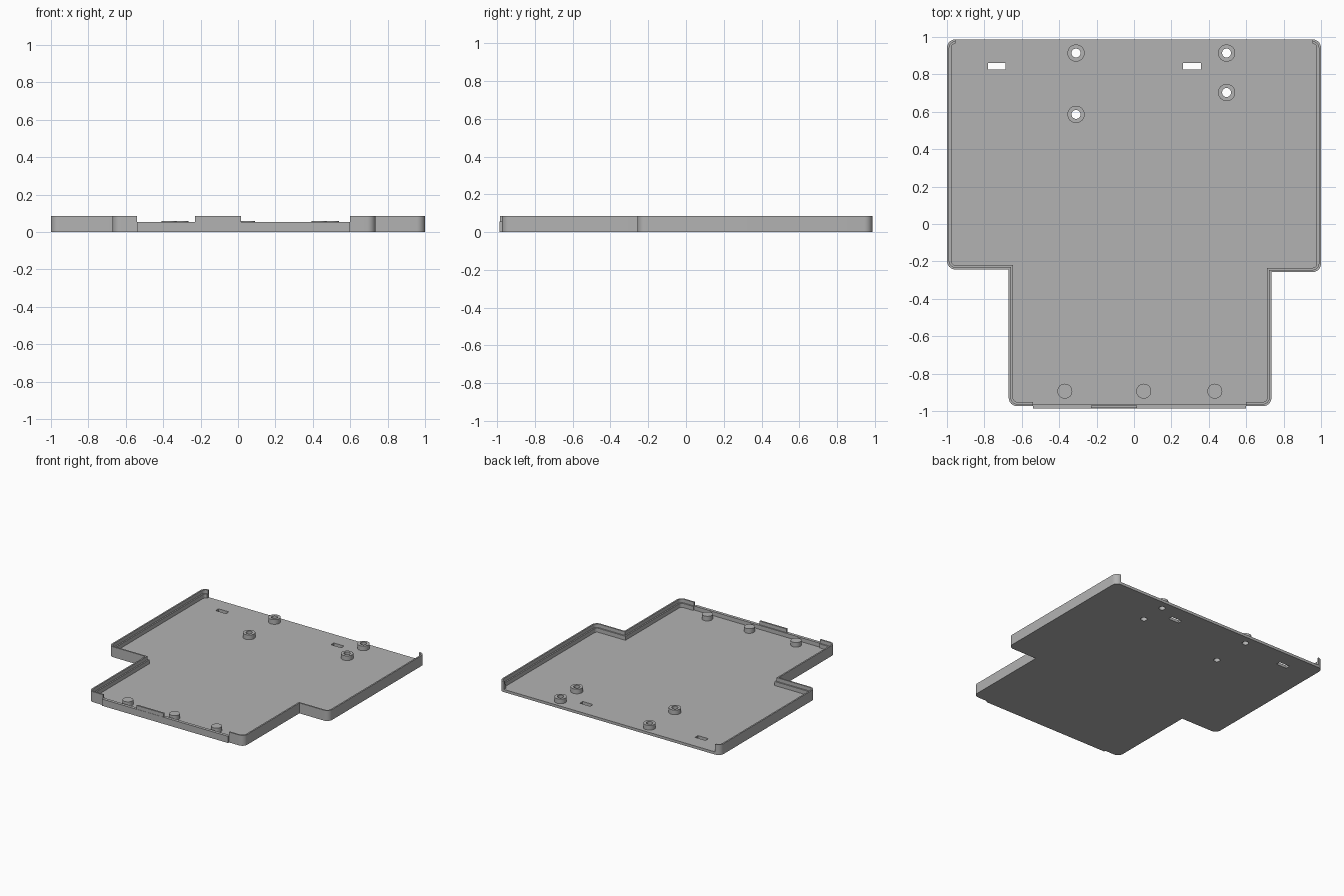
import bpy, bmesh
from math import cos, sin, pi, radians, atan2

cube = bpy.data.objects.get("Cube")
if cube:
    bpy.data.objects.remove(cube, do_unlink=True)

grey = bpy.data.materials.new("plain grey")
grey.use_nodes = True
grey.diffuse_color = (0.45, 0.45, 0.45, 1)
grey.node_tree.nodes["Principled BSDF"].inputs["Base Color"].default_value = grey.diffuse_color

FLOOR, LEDGE, TOP = 0.022, 0.055, 0.085
BACK, FRONT = 0.987, -0.974
RADIUS = 0.045


def loft(name, loops, wrap=False):
    """Skin closed loops of points; cap the ends unless they wrap round."""
    bm = bmesh.new()
    rings = [[bm.verts.new(p) for p in loop] for loop in loops]
    pairs = list(zip(rings, rings[1:]))
    if wrap:
        pairs.append((rings[-1], rings[0]))
    else:
        bm.faces.new(rings[0])
        bm.faces.new(rings[-1])
    for a, b in pairs:
        for i in range(len(a)):
            j = (i + 1) % len(a)
            bm.faces.new((a[i], a[j], b[j], b[i]))
    bmesh.ops.recalc_face_normals(bm, faces=bm.faces)
    mesh = bpy.data.meshes.new(name)
    bm.to_mesh(mesh)
    bm.free()
    mesh.materials.append(grey)
    obj = bpy.data.objects.new(name, mesh)
    bpy.context.collection.objects.link(obj)
    return obj


def prism(name, outline, z0, z1):
    return loft(name, [[(x, y, z) for x, y in outline] for z in (z0, z1)])


def box(name, x0, x1, y0, y1, z0, z1):
    return prism(name, [(x0, y0), (x1, y0), (x1, y1), (x0, y1)], z0, z1)


def circle(x, y, r, n=32):
    return [(x + r * cos(2 * pi * i / n), y + r * sin(2 * pi * i / n)) for i in range(n)]


def offset_path(corners, d):
    """Offset a rounded path inward by d; each corner is x, y, inward direction, radius."""
    pts = []
    for x, y, sx, sy, r, turn in corners:
        if r == 0:
            pts.append((x + sx * d, y + sy * d))
            continue
        start = atan2(-sy, -sx) + turn * pi / 4
        for i in range(9):
            a = start - turn * pi / 2 * i / 8
            pts.append((x + sx * r + (r - d) * cos(a), y + sy * r + (r - d) * sin(a)))
    return pts


# Outline: left half from the back to the front, right half from the front to the back
left_side = [
    (1.0, BACK, -1, -1, RADIUS, 1),
    (1.0, -0.257, -1, 1, RADIUS, 1),
    (0.735, -0.257, -1, 1, 0, 1),
    (0.735, FRONT, -1, 1, RADIUS, 1),
    (0.60, FRONT, 0, 1, 0, 1),
]
right_side = [
    (-0.54, FRONT, 0, 1, 0, 1),
    (-0.67, FRONT, 1, 1, RADIUS, 1),
    (-0.67, -0.243, 1, 1, 0, 1),
    (-1.0, -0.243, 1, 1, RADIUS, 1),
    (-1.0, BACK, 1, -1, RADIUS, 1),
]

# Floor plate
floor = prism("floor_plate", offset_path(left_side + right_side, 0), 0, FLOOR)

# Stepped side walls, open at the back
profile = [(0, FLOOR), (0, TOP), (0.012, TOP), (0.012, LEDGE), (0.023, LEDGE), (0.023, FLOOR)]
for name, side in (("left_wall", left_side), ("right_wall", right_side)):
    rails = [[(x, y, z) for x, y in offset_path(side, d)] for d, z in profile]
    loft(name, list(zip(*rails)))

# Low front wall with a raised tab
box("front_wall", -0.54, 0.60, -0.987, FRONT + 0.012, 0, LEDGE)
box("front_tab", -0.23, 0.016, -0.985, FRONT + 0.003, LEDGE, TOP)

# Hollow standoffs and the holes below them
cutters = []
for i, (x, y) in enumerate([(-0.31, 0.914), (0.495, 0.914), (0.495, 0.703), (-0.31, 0.586)]):
    outer, inner = circle(x, y, 0.046), circle(x, y, 0.024)
    loft(f"standoff_{i + 1}",
         [[(*o, FLOOR), (*o, 0.06), (*n, 0.06), (*n, FLOOR)] for o, n in zip(outer, inner)],
         wrap=True)
    cutters.append(prism("hole_cutter", inner, -0.1, 0.1))

# Strap slots
for x in (-0.733, 0.31):
    cutters.append(box("slot_cutter", x - 0.047, x + 0.047, 0.825, 0.862, -0.1, 0.1))

# Solid support pegs
for i, x in enumerate((-0.37, 0.052, 0.432)):
    prism(f"support_peg_{i + 1}", circle(x, -0.894, 0.04), FLOOR, 0.06)

# Cut the holes and slots
bpy.context.view_layer.objects.active = floor
for cutter in cutters:
    cutter.hide_render = True
    cut = floor.modifiers.new("cut", "BOOLEAN")
    cut.operation = "DIFFERENCE"
    cut.solver = "EXACT"
    cut.object = cutter
    bpy.ops.object.modifier_apply(modifier=cut.name)
    bpy.data.objects.remove(cutter, do_unlink=True)

# Smooth the rounded sides and keep edges sharp
for obj in bpy.context.collection.objects:
    obj.select_set(obj.type == "MESH")
bpy.ops.object.shade_smooth_by_angle(angle=radians(30))
